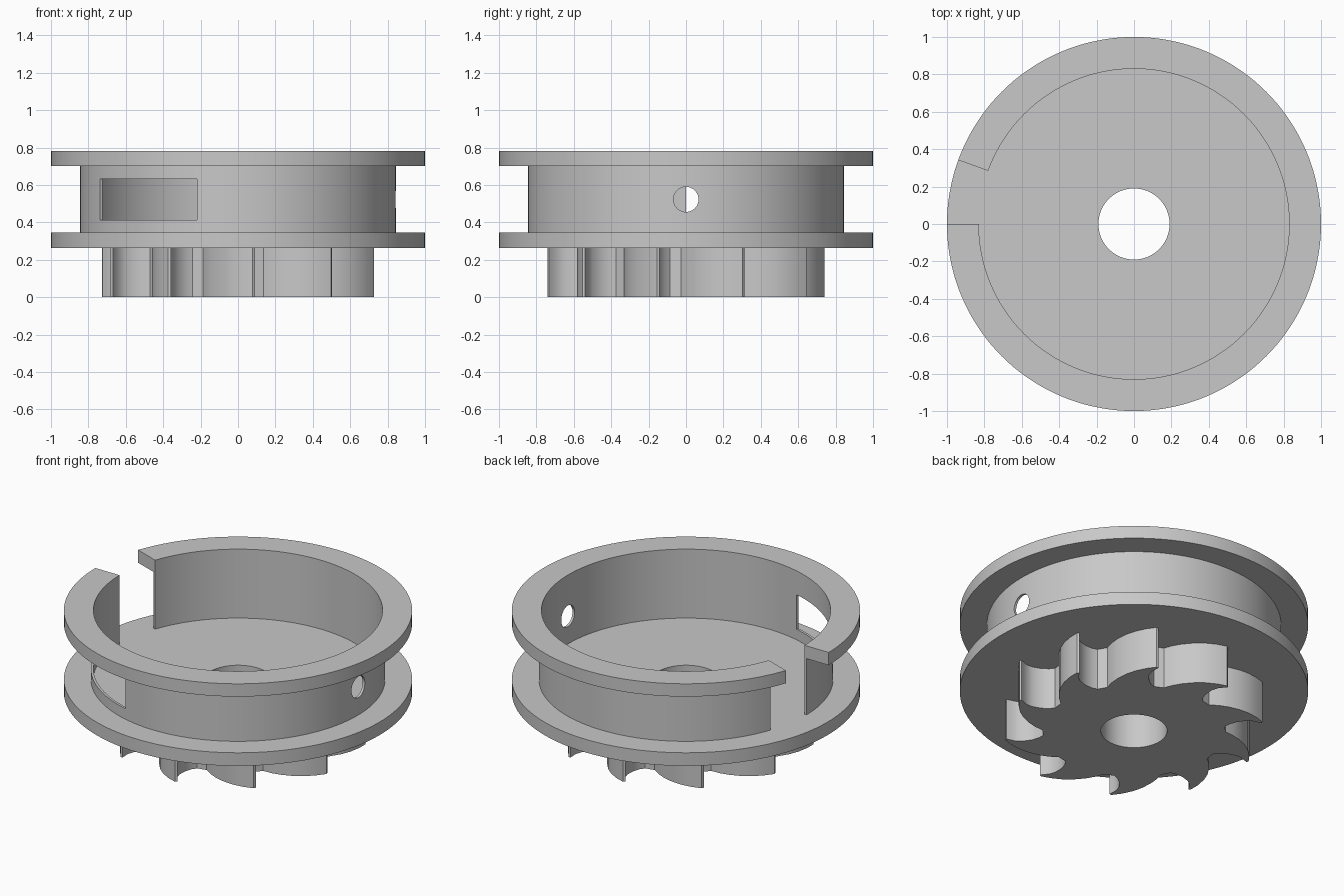
import bpy, bmesh
from math import cos, sin, radians

if "Cube" in bpy.data.objects:
    bpy.data.objects.remove(bpy.data.objects["Cube"], do_unlink=True)

grey = bpy.data.materials.new("plain grey")
grey.use_nodes = True
GREY = (0.58, 0.58, 0.58, 1)
grey.diffuse_color = GREY
grey.node_tree.nodes["Principled BSDF"].inputs["Base Color"].default_value = GREY


def polar(r, deg):
    return r * cos(radians(deg)), r * sin(radians(deg))


def finish(name, bm):
    bmesh.ops.recalc_face_normals(bm, faces=bm.faces)
    mesh = bpy.data.meshes.new(name)
    bm.to_mesh(mesh)
    bm.free()
    mesh.materials.append(grey)
    obj = bpy.data.objects.new(name, mesh)
    bpy.context.collection.objects.link(obj)
    return obj


def ring(name, r_in, r_out, z0, z1, start=0, end=360):
    """Full ring, or an open sector with capped ends."""
    bm = bmesh.new()
    closed = end - start == 360
    n = max(8, int((end - start) / 2.5))
    loops = []
    for i in range(n if closed else n + 1):
        a = start + (end - start) * i / n
        section = [(r_in, z0), (r_out, z0), (r_out, z1), (r_in, z1)]
        loops.append([bm.verts.new((*polar(r, a), z)) for r, z in section])
    pairs = list(zip(loops, loops[1:]))
    if closed:
        pairs.append((loops[-1], loops[0]))
    else:
        bm.faces.new(loops[0])
        bm.faces.new(loops[-1])
    for p, q in pairs:
        for j in range(4):
            k = (j + 1) % 4
            bm.faces.new((p[j], p[k], q[k], q[j]))
    return finish(name, bm)


def prism(name, outline, z0, z1):
    """Flat outline extruded upwards."""
    bm = bmesh.new()
    base = bm.faces.new([bm.verts.new((x, y, z0)) for x, y in outline])
    top = bmesh.ops.extrude_face_region(bm, geom=[base], use_keep_orig=True)["geom"]
    bmesh.ops.translate(bm, vec=(0, 0, z1 - z0),
                        verts=[v for v in top if isinstance(v, bmesh.types.BMVert)])
    return finish(name, bm)


def cut(obj, cutter):
    bpy.context.view_layer.objects.active = obj
    mod = obj.modifiers.new("cut", "BOOLEAN")
    mod.operation = "DIFFERENCE"
    mod.solver = "EXACT"
    mod.object = cutter
    bpy.ops.object.modifier_apply(modifier=mod.name)
    bpy.data.objects.remove(cutter, do_unlink=True)


BORE, INNER, WALL = 0.19, 0.83, 0.845
Z_WHEEL, Z_FLOOR, Z_RIM, Z_TOP = 0.263, 0.346, 0.702, 0.783
GAP_END, GAP_START = 180, 160 + 360

# Flanges: solid floor disc with bore, open rim above
lower_flange = ring("lower_flange", BORE, 1, Z_WHEEL, Z_FLOOR)
upper_flange = ring("upper_flange", INNER, 1, Z_RIM, Z_TOP, GAP_END, GAP_START)

# Thin drum wall with a long slot and a round side hole
drum_wall = ring("drum_wall", INNER, WALL, Z_FLOOR, Z_RIM, GAP_END, GAP_START)
cut(drum_wall, ring("slot_cutter", 0.7, 0.95, 0.413, 0.632, 209, 255))
hole = prism("hole_cutter", [polar(0.067, a) for a in range(0, 360, 10)], -0.2, 0.2)
hole.rotation_euler = (0, radians(90), 0)
hole.location = (0.85, 0, 0.523)
bpy.context.view_layer.update()
cut(drum_wall, hole)

# Ratchet wheel: ten hooked teeth, each (radius, angle past the tip)
tooth = [(0.745, -0.6), (0.738, 0.5), (0.72, -0.4), (0.69, -2), (0.65, -2.8),
         (0.595, -2.3), (0.55, -0.4), (0.525, 2), (0.525, 8.5),
         (0.57, 12.5), (0.61, 16.5), (0.655, 21.5), (0.69, 26), (0.722, 31)]
outline = [polar(r, 24.5 + 36 * k + a) for k in range(10) for r, a in tooth]
ratchet_wheel = prism("ratchet_wheel", outline, 0, Z_WHEEL)
cut(ratchet_wheel, prism("bore_cutter", [polar(BORE, a * 2.5) for a in range(144)], -0.1, 0.4))

# Smooth the round faces, keep the edges crisp
parts = [lower_flange, upper_flange, drum_wall, ratchet_wheel]
for obj in bpy.context.view_layer.objects:
    obj.select_set(obj in parts)
bpy.context.view_layer.objects.active = lower_flange
bpy.ops.object.shade_smooth_by_angle(angle=radians(30))
